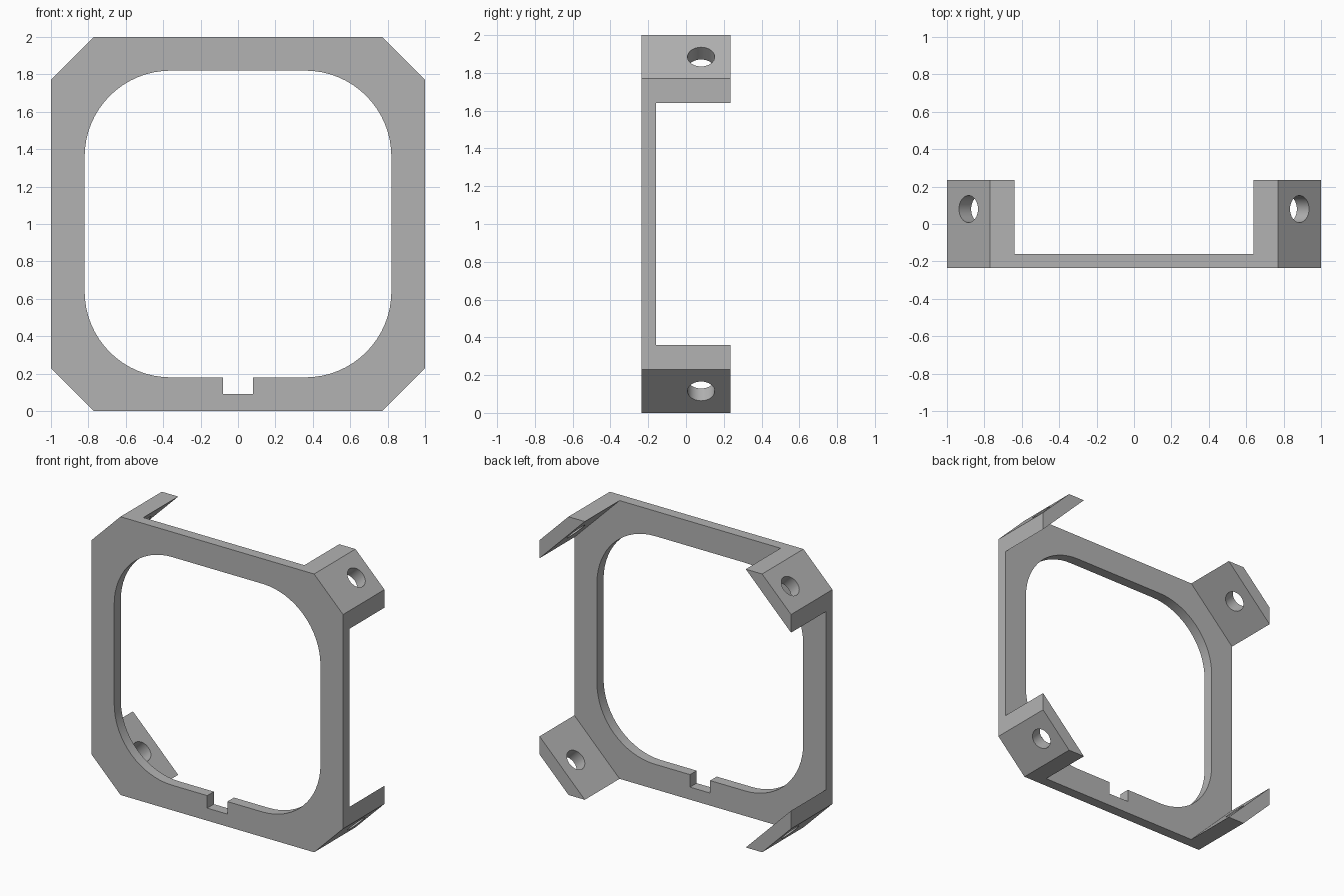
import bpy, bmesh, math
from mathutils import Matrix, Vector

cube = bpy.data.objects.get("Cube")
if cube:
    bpy.data.objects.remove(cube, do_unlink=True)

FRONT, PLATE_BACK, BACK = -0.235, -0.16, 0.235
CHAMFER, TAB = 0.23, 0.36          # corner cut of outer and inner tab faces
OPENING, RADIUS = 0.82, 0.46       # inner window half size and corner radius
HOLE_Y, HOLE_R = 0.08, 0.072

grey = bpy.data.materials.new("grey")
grey.use_nodes = True
colour = (0.45, 0.45, 0.45, 1)
grey.diffuse_color = colour
grey.node_tree.nodes["Principled BSDF"].inputs["Base Color"].default_value = colour


def add_object(name, bm):
    bmesh.ops.recalc_face_normals(bm, faces=bm.faces)
    mesh = bpy.data.meshes.new(name)
    bm.to_mesh(mesh)
    bm.free()
    mesh.materials.append(grey)
    obj = bpy.data.objects.new(name, mesh)
    bpy.context.collection.objects.link(obj)
    return obj


def prism(name, outline, y0, y1):
    """Extrude an x-z outline, centred on z = 1, along y."""
    bm = bmesh.new()
    face = bm.faces.new([bm.verts.new((x, y0, z + 1)) for x, z in outline])
    moved = bmesh.ops.extrude_face_region(bm, geom=[face])["geom"]
    verts = [v for v in moved if isinstance(v, bmesh.types.BMVert)]
    bmesh.ops.translate(bm, verts=verts, vec=(0, y1 - y0, 0))
    return add_object(name, bm)


def rounded_square(half, radius, steps=16):
    points = []
    for corner in range(4):
        start = corner * math.pi / 2
        mid = start + math.pi / 4
        c = (half - radius) * math.sqrt(2)
        for i in range(steps + 1):
            a = start + i / steps * math.pi / 2
            points.append((c * math.cos(mid) + radius * math.cos(a),
                           c * math.sin(mid) + radius * math.sin(a)))
    return points


# Full-depth chamfered block
c = 1 - CHAMFER
frame = prism("corner_tab_frame", [(1, -c), (1, c), (c, 1), (-c, 1),
                                   (-1, c), (-1, -c), (-c, -1), (c, -1)], FRONT, BACK)

# Diamond pocket leaves a thin plate and four slanted corner tabs
d = 2 - TAB
cutters = [prism("pocket_cutter", [(d, 0), (0, d), (-d, 0), (0, -d)], PLATE_BACK, 0.5),
           prism("opening_cutter", rounded_square(OPENING, RADIUS), -0.5, 0.5),
           prism("notch_cutter", [(-0.08, -0.91), (0.08, -0.91),
                                  (0.08, -0.6), (-0.08, -0.6)], -0.5, 0.5)]

# Screw hole through each tab
for sx in (-1, 1):
    for sz in (-1, 1):
        direction = Vector((sx, 0, sz)).normalized()
        place = Matrix.Translation((sx * 0.86, HOLE_Y, 1 + sz * 0.86))
        turn = direction.to_track_quat('Z', 'Y').to_matrix().to_4x4()
        bm = bmesh.new()
        bmesh.ops.create_cone(bm, cap_ends=True, segments=32, radius1=HOLE_R,
                              radius2=HOLE_R, depth=0.4, matrix=place @ turn)
        cutters.append(add_object("hole_cutter", bm))

bpy.context.view_layer.objects.active = frame
for cutter in cutters:
    cutter.hide_render = True
    mod = frame.modifiers.new("cut", 'BOOLEAN')
    mod.operation, mod.solver, mod.object = 'DIFFERENCE', 'EXACT', cutter
    bpy.ops.object.modifier_apply(modifier=mod.name)
    bpy.data.objects.remove(cutter, do_unlink=True)

# Smooth curves, sharp corners
bpy.ops.object.select_all(action='DESELECT')
frame.select_set(True)
bpy.ops.object.shade_smooth_by_angle(angle=math.radians(30))
